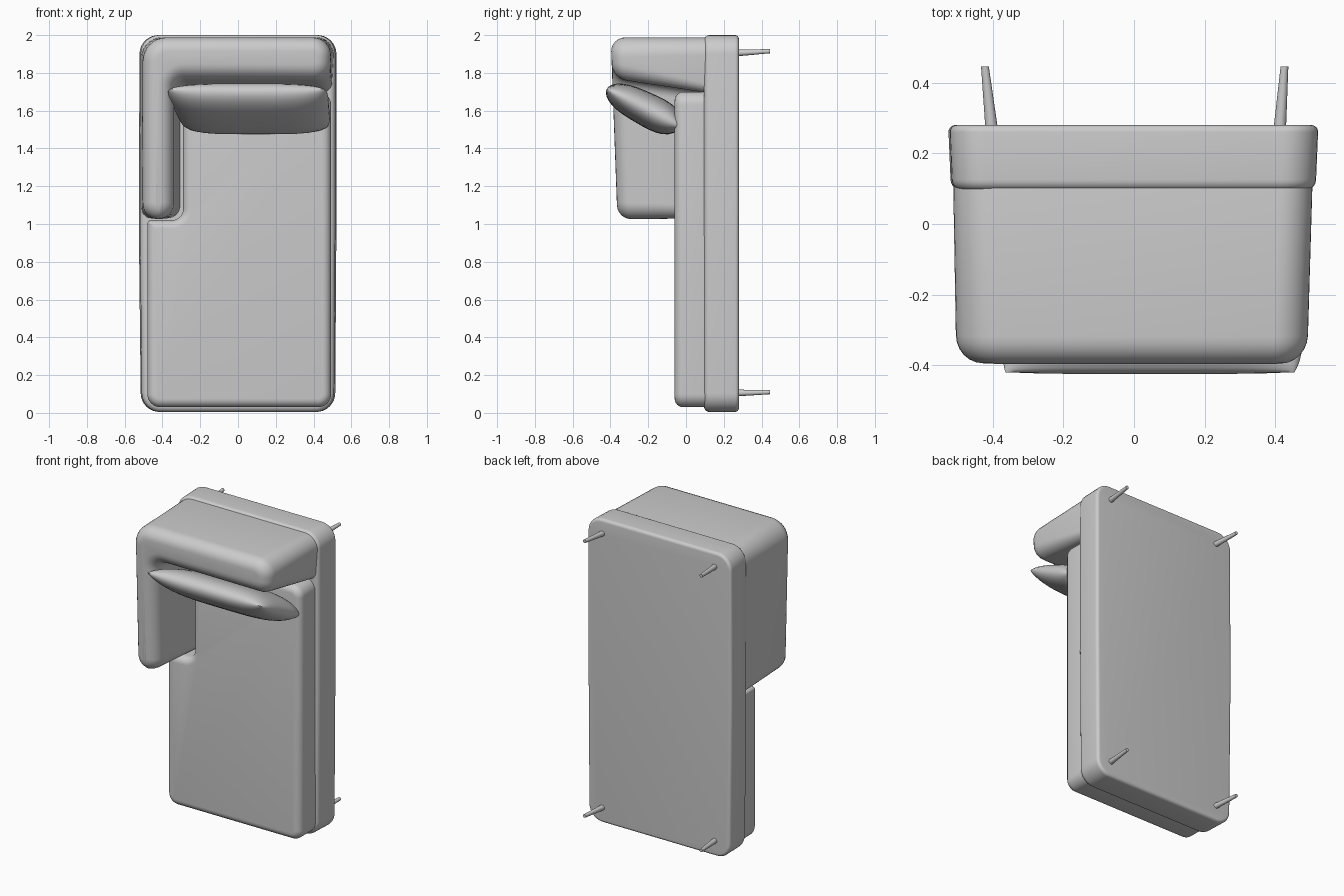
import bpy, bmesh, math
from mathutils import Vector

if "Cube" in bpy.data.objects:
    bpy.data.objects.remove(bpy.data.objects["Cube"])


def finish(name, bm, angle=50):
    bmesh.ops.remove_doubles(bm, verts=bm.verts, dist=1e-5)
    bmesh.ops.recalc_face_normals(bm, faces=bm.faces)
    me = bpy.data.meshes.new(name)
    bm.to_mesh(me)
    bm.free()
    ob = bpy.data.objects.new(name, me)
    bpy.context.collection.objects.link(ob)
    bpy.ops.object.select_all(action='DESELECT')
    ob.select_set(True)
    bpy.context.view_layer.objects.active = ob
    bpy.ops.object.shade_smooth_by_angle(angle=math.radians(angle))
    return ob


def outline(corners, inset, segs=8):
    """Counter-clockwise (x, z, radius) corners, inset and filleted."""
    n, pts = len(corners), []
    P = [Vector(c[:2]) for c in corners]
    for i in range(n):
        a = (P[i] - P[i - 1]).normalized()
        b = (P[(i + 1) % n] - P[i]).normalized()
        na, nb = Vector((-a.y, a.x)), Vector((-b.y, b.x))
        turn = a.x * b.y - a.y * b.x
        miter = (na + nb) / (1 + na.dot(nb))
        r = corners[i][2] - inset if turn > 0 else corners[i][2] + inset
        r = max(r, 0.005)
        side = 1 if turn > 0 else -1
        centre = P[i] + miter * (inset + side * r)
        ang = a.angle(b) * side
        start = -na * side * r
        for k in range(segs + 1):
            t = ang * k / segs
            c, s = math.cos(t), math.sin(t)
            pts.append(centre + Vector((start.x * c - start.y * s, start.x * s + start.y * c)))
    return pts


def cushion(name, back, front, yb, yf, rb, rf, lean=0.0, steps=6):
    """Loft from the back outline to the front one with rounded rims."""
    levels = []
    for k in range(steps + 1):
        t = math.pi / 2 * k / steps
        levels.append((yb - rb * (1 - math.cos(t)), rb * (1 - math.sin(t))))
    for k in range(steps + 1):
        t = math.pi / 2 * k / steps
        levels.append((yf + rf * (1 - math.sin(t)), rf * (1 - math.cos(t))))
    bm, rings = bmesh.new(), []
    for y, inset in levels:
        f = (y - yb) / (yf - yb)
        cs = [tuple(p + (q - p) * f for p, q in zip(a, b)) for a, b in zip(back, front)]
        rings.append([bm.verts.new((p.x, y - lean * f * (p.y - 1), p.y)) for p in outline(cs, inset)])
    n = len(rings[0])
    for a, b in zip(rings, rings[1:]):
        for i in range(n):
            bm.faces.new((a[i], a[(i + 1) % n], b[(i + 1) % n], b[i]))
    bm.faces.new(rings[0])
    bm.faces.new(rings[-1])
    return finish(name, bm)


# Base slab
base_back = [(-.515, .005, .10), (.515, .005, .10), (.522, 1, .3), (.522, 2.0, .10),
             (-.522, 2.0, .10), (-.526, 1, .3)]
base_front = [(x * .985, z, r) for x, z, r in base_back]
cushion("base", base_back, base_front, .28, .095, .02, .03)

# Seat cushion with a notch for the arm
seat = [(-.48, .03, .07), (.493, .03, .07), (.493, 1.70, .07), (-.29, 1.70, .05),
        (-.29, 1.02, .06), (-.48, 1.02, .02)]
cushion("seat_cushion", seat, seat, .125, -.06, .015, .045)

# Joined arm and backrest
rest_back = [(-.51, 1.03, .05), (-.305, 1.03, .07), (-.305, 1.70, .06), (.495, 1.695, .05),
             (.51, 1.988, .09), (-.512, 1.988, .11)]
rest_front = [(-.503, 1.025, .09), (-.345, 1.025, .09), (-.345, 1.775, .06), (.485, 1.77, .09),
              (.495, 1.988, .10), (-.503, 1.988, .13)]
cushion("arm_and_backrest", rest_back, rest_front, .11, -.362, .005, .074, lean=.037)

# Loose pillow leaning between seat and backrest
bm = bmesh.new()
top, bottom = Vector((0, -.42, 1.715)), Vector((0, -.03, 1.515))
normal = (bottom - top).cross(Vector((1, 0, 0))).normalized()
N, M = 28, 16
for side in (1, -1):
    grid = []
    for i in range(N + 1):
        row = []
        u = math.sin(math.pi / 2 * (2 * i / N - 1))
        for j in range(M + 1):
            v = math.sin(math.pi / 2 * (2 * j / M - 1))
            f = (v + 1) / 2
            left, right = -.385 + .095 * f, .475 + .015 * f
            p = top.lerp(bottom, f)
            p.x = (left + right) / 2 + u * (right - left) / 2 * (1 - .05 * abs(v) ** 6)
            full = max(0, 1 - u ** 4) ** .5 * max(0, 1 - abs(v) ** 3) ** .5
            p += normal * side * (.088 + .012 * v) * full
            row.append(bm.verts.new(p))
        grid.append(row)
    for i in range(N):
        for j in range(M):
            bm.faces.new((grid[i][j], grid[i + 1][j], grid[i + 1][j + 1], grid[i][j + 1]))
finish("pillow", bm, 60)

# Four tapered, slightly splayed legs
for label, x0, x1 in (("left", -.402, -.422), ("right", .412, .426)):
    for level, z0, z1 in (("lower", .105, .11), ("upper", 1.905, 1.915)):
        bm, rings = bmesh.new(), []
        for x, y, z, r in ((x0, .26, z0, .018), (x1, .446, z1, .011)):
            rings.append([bm.verts.new((x + r * math.cos(a * math.pi / 6), y,
                                        z + r * math.sin(a * math.pi / 6))) for a in range(12)])
        for i in range(12):
            j = (i + 1) % 12
            bm.faces.new((rings[0][i], rings[0][j], rings[1][j], rings[1][i]))
        bm.faces.new(rings[0])
        bm.faces.new(rings[1])
        finish(f"{level}_{label}_leg", bm, 40)
